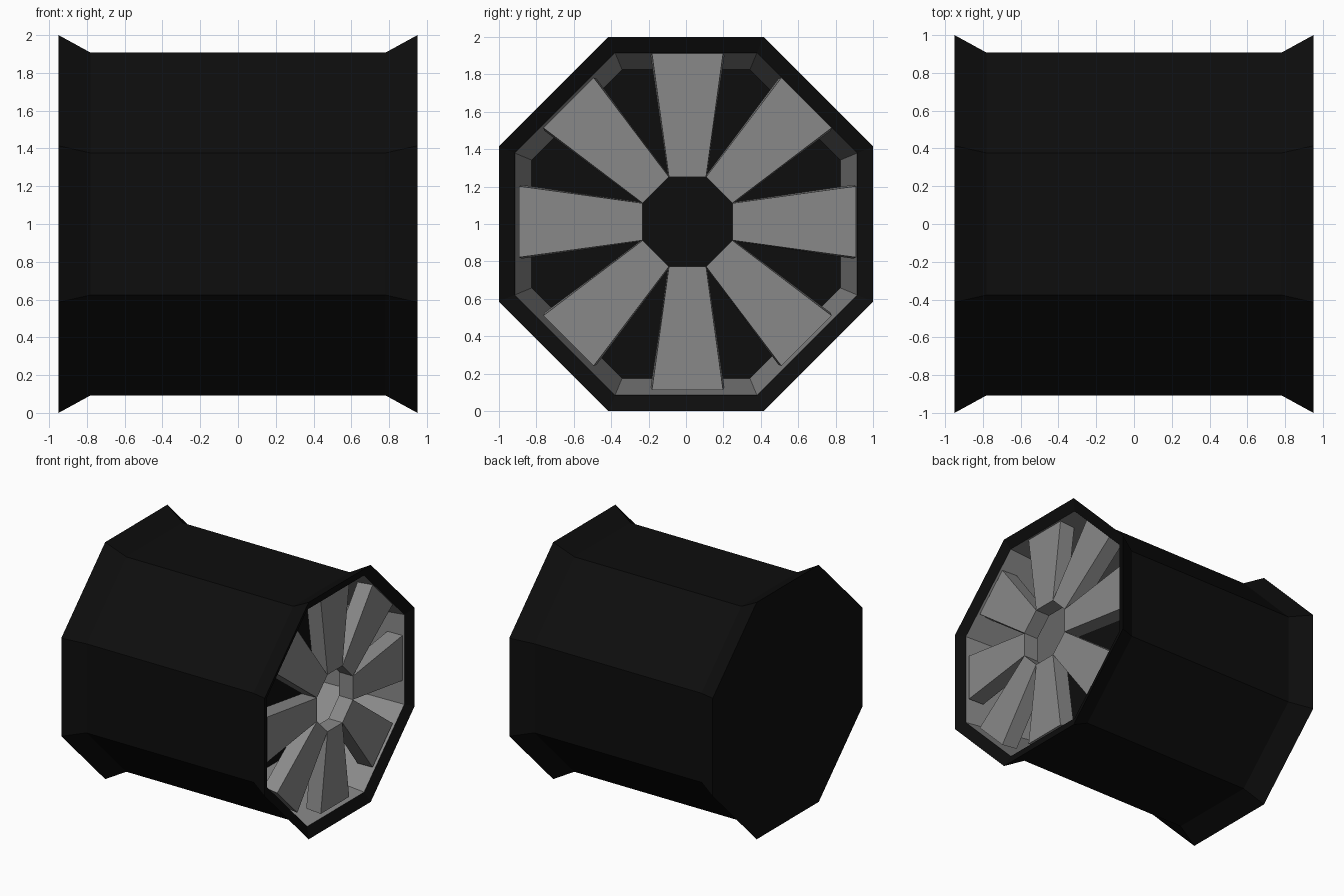
import bpy, bmesh, math

cube = bpy.data.objects.get("Cube")
if cube:
    bpy.data.objects.remove(cube, do_unlink=True)

SIDES = 8
CENTRE_Z = 1.0


def material(name, value):
    mat = bpy.data.materials.new(name)
    mat.use_nodes = True
    colour = (value, value, value, 1)
    mat.diffuse_color = colour
    bsdf = mat.node_tree.nodes["Principled BSDF"]
    bsdf.inputs["Base Color"].default_value = colour
    bsdf.inputs["Roughness"].default_value = 0.8
    return mat


black = material("black", 0.004)
grey = material("grey", 0.25)


def finish(name, bm, mats):
    mesh = bpy.data.meshes.new(name)
    bm.to_mesh(mesh)
    bm.free()
    for mat in mats:
        mesh.materials.append(mat)
    obj = bpy.data.objects.new(name, mesh)
    bpy.context.collection.objects.link(obj)
    obj.location.z = CENTRE_Z
    return obj


# Octagonal drum: profile of (x, apothem) from the closed end, around the
# outside, over the rim and down the inner wall to the recessed floor
profile = [(-0.95, 1.0), (-0.78, 0.907), (0.78, 0.907), (0.95, 1.0),
           (0.912, 0.915), (0.16, 0.825)]
INNER_WALL = 4

bm = bmesh.new()
rings = []
for x, apothem in profile:
    radius = apothem / math.cos(math.pi / SIDES)
    ring = []
    for i in range(SIDES):
        a = (i + 0.5) * 2 * math.pi / SIDES
        ring.append(bm.verts.new((x, radius * math.cos(a), radius * math.sin(a))))
    rings.append(ring)
for k in range(len(rings) - 1):
    for i in range(SIDES):
        j = (i + 1) % SIDES
        face = bm.faces.new((rings[k][i], rings[k + 1][i],
                             rings[k + 1][j], rings[k][j]))
        face.material_index = 1 if k == INNER_WALL else 0
bm.faces.new(rings[0])
bm.faces.new(rings[-1])
bmesh.ops.recalc_face_normals(bm, faces=bm.faces)
finish("drum", bm, [black, grey])

# Tapered spokes around the open hub, slightly wider at the back
FRONT, BACK = 0.90, 0.77
front_outline = [(0.24, -0.099), (0.90, -0.19), (0.90, 0.19), (0.24, 0.099)]
back_outline = [(0.24, -0.104), (0.885, -0.197), (0.885, 0.197), (0.24, 0.104)]
for n in range(SIDES):
    a = n * 2 * math.pi / SIDES
    bm = bmesh.new()
    loops = []
    for x, outline in ((FRONT, front_outline), (BACK, back_outline)):
        loops.append([bm.verts.new((x, r * math.cos(a) - w * math.sin(a),
                                    r * math.sin(a) + w * math.cos(a)))
                      for r, w in outline])
    bm.faces.new(loops[0])
    bm.faces.new(loops[1][::-1])
    for i in range(4):
        j = (i + 1) % 4
        bm.faces.new((loops[0][i], loops[1][i], loops[1][j], loops[0][j]))
    bmesh.ops.recalc_face_normals(bm, faces=bm.faces)
    spoke = finish(f"spoke_{n + 1}", bm, [grey])
    spoke.location.y = 0.008
    spoke.location.z = CENTRE_Z + 0.012
